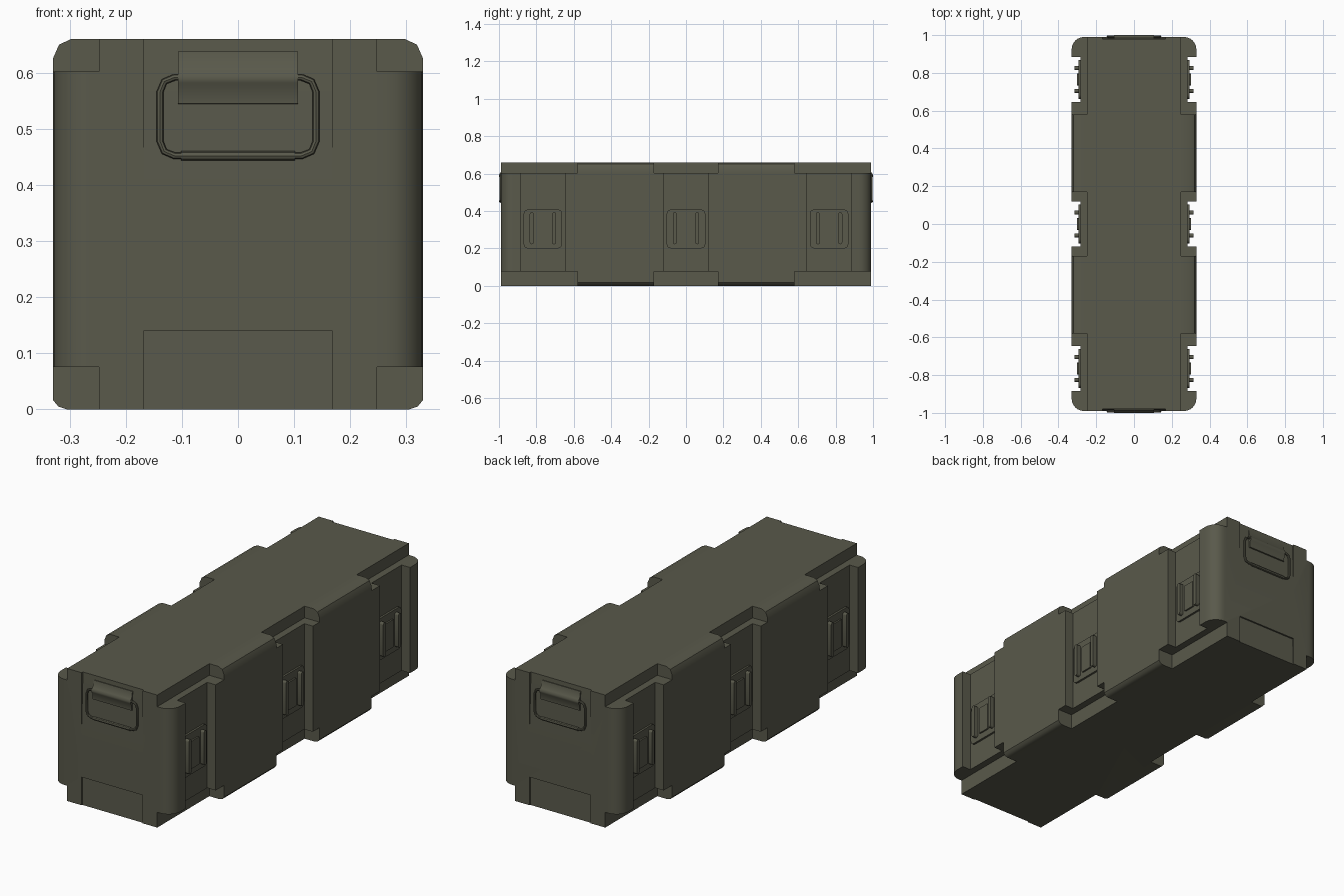
import bpy, bmesh, math
from mathutils import Vector

if "Cube" in bpy.data.objects:
    bpy.data.objects.remove(bpy.data.objects["Cube"])

olive = bpy.data.materials.new("olive drab")
olive.diffuse_color = (0.1, 0.1, 0.07, 1)
olive.use_nodes = True
olive.node_tree.nodes["Principled BSDF"].inputs["Base Color"].default_value = olive.diffuse_color


def finish(name, bm, smooth=None):
    bmesh.ops.recalc_face_normals(bm, faces=bm.faces)
    me = bpy.data.meshes.new(name)
    bm.to_mesh(me)
    bm.free()
    me.materials.append(olive)
    ob = bpy.data.objects.new(name, me)
    bpy.context.collection.objects.link(ob)
    if smooth:
        shade(ob, smooth)
    return ob


def shade(ob, angle):
    bpy.ops.object.select_all(action='DESELECT')
    ob.select_set(True)
    bpy.context.view_layer.objects.active = ob
    bpy.ops.object.shade_smooth_by_angle(angle=math.radians(angle))


def add_prism(bm, pts, axis, lo, hi):
    """Extrude a 2D outline along an axis; the outline uses the other two axes in order."""
    def co(p, t):
        c = list(p)
        c.insert(axis, t)
        return c
    a = [bm.verts.new(co(p, lo)) for p in pts]
    b = [bm.verts.new(co(p, hi)) for p in pts]
    bm.faces.new(a)
    bm.faces.new(b[::-1])
    for i in range(len(pts)):
        j = (i + 1) % len(pts)
        bm.faces.new((a[i], b[i], b[j], a[j]))


def add_box(bm, x, y, z):
    x, y = sorted(x), sorted(y)
    add_prism(bm, [(x[0], y[0]), (x[1], y[0]), (x[1], y[1]), (x[0], y[1])], 2, *z)


def rounded(w, h, r, n=6, c=(0, 0)):
    """Rounded rectangle outline with half sizes w and h."""
    pts = []
    for k, (sx, sy) in enumerate([(1, 1), (-1, 1), (-1, -1), (1, -1)]):
        for i in range(n + 1):
            a = math.pi / 2 * (k + i / n)
            pts.append((c[0] + sx * (w - r) + r * math.cos(a),
                        c[1] + sy * (h - r) + r * math.sin(a)))
    return pts


def boolean(ob, cutter, op):
    m = ob.modifiers.new("cut", 'BOOLEAN')
    m.object, m.operation, m.solver = cutter, op, 'EXACT'
    dg = bpy.context.evaluated_depsgraph_get()
    me = bpy.data.meshes.new_from_object(ob.evaluated_get(dg))
    ob.modifiers.clear()
    ob.data = me
    bpy.data.objects.remove(cutter)


# Case body: rounded plan combined with a softened long cross-section
bm = bmesh.new()
add_prism(bm, rounded(0.33, 0.99, 0.065), 2, 0, 0.66)
case = finish("case_body", bm)
half = [(0.305, 0), (0.32, 0.005), (0.33, 0.017), (0.33, 0.625), (0.319, 0.65), (0.298, 0.66)]
bm = bmesh.new()
add_prism(bm, half + [(-x, z) for x, z in reversed(half)], 1, -1.1, 1.1)
boolean(case, finish("section_helper", bm), 'INTERSECT')

# Stacking notches along the top and bottom edges
bm = bmesh.new()
for s in (-1, 1):
    for y in ((-1.1, -0.58), (-0.17, 0.17), (0.58, 1.1)):
        add_box(bm, (s * 0.248, s * 0.5), y, (0.602, 0.8))
        add_box(bm, (s * 0.248, s * 0.5), y, (-0.2, 0.076))
boolean(case, finish("notch_helper", bm), 'DIFFERENCE')

# Upright latch channels
bm = bmesh.new()
for s in (-1, 1):
    for y in (-0.765, 0, 0.765):
        add_box(bm, (s * 0.283, s * 0.5), (y - 0.118, y + 0.118), (0.05, 0.63))
boolean(case, finish("channel_helper", bm), 'DIFFERENCE')

# Shallow end panels, tapered under the handle and stepped near the base
bm = bmesh.new()
for s in (-1, 1):
    add_prism(bm, [(s * 1.1, 0.4), (s * 0.99, 0.4), (s * 0.978, 0.7), (s * 1.1, 0.7)], 0, -0.168, 0.168)
    add_prism(bm, [(s * 1.1, 0.14), (s * 0.982, 0.14), (s * 0.987, -0.1), (s * 1.1, -0.1)], 0, -0.168, 0.168)
boolean(case, finish("panel_helper", bm), 'DIFFERENCE')
shade(case, 35)

# Latches: back plate, centre tongue and two raised rails
for s, side in ((-1, "left"), (1, "right")):
    for y, place in ((-0.765, "front"), (0, "middle"), (0.765, "back")):
        def part(name, dy, w, z0, z1, x1, r):
            bm = bmesh.new()
            outline = rounded(w, (z1 - z0) / 2, r, 3, (y + dy, (z0 + z1) / 2))
            add_prism(bm, outline, 0, s * 0.28, s * x1)
            finish(f"{side}_{place}_{name}", bm, 35)
        part("latch_plate", 0, 0.103, 0.2, 0.408, 0.293, 0.022)
        part("latch_tongue", 0, 0.031, 0.232, 0.37, 0.301, 0.003)
        for d, rail in ((-0.06, "a"), (0.06, "b")):
            part("latch_rail_" + rail, d, 0.0105, 0.222, 0.392, 0.314, 0.009)


def tube(name, pts, r, cyclic):
    """Round rod along a path."""
    cu = bpy.data.curves.new(name, 'CURVE')
    cu.dimensions = '3D'
    cu.bevel_depth, cu.bevel_resolution, cu.use_fill_caps = r, 2, True
    sp = cu.splines.new('POLY')
    sp.points.add(len(pts) - 1)
    for p, c in zip(sp.points, pts):
        p.co = (*c, 1)
    sp.use_cyclic_u = cyclic
    ob = bpy.data.objects.new(name + "_path", cu)
    bpy.context.collection.objects.link(ob)
    me = bpy.data.meshes.new_from_object(ob.evaluated_get(bpy.context.evaluated_depsgraph_get()))
    bpy.data.objects.remove(ob)
    me.materials.clear()
    me.materials.append(olive)
    out = bpy.data.objects.new(name, me)
    bpy.context.collection.objects.link(out)
    shade(out, 40)


# End handles: swinging ring, grip sleeve and hinge cover
for s, end in ((-1, "front"), (1, "back")):
    ring = [(x, s * 0.992, z) for x, z in rounded(0.139, 0.07, 0.026, 2, (0, 0.522))]
    tube(end + "_handle_ring", ring, 0.006, True)
    tube(end + "_handle_grip", [(-0.102, s * 0.992, 0.452), (0.102, s * 0.992, 0.452)], 0.0085, False)
    bm = bmesh.new()
    cover = [(0.97, 0.638), (0.984, 0.638), (0.988, 0.61), (0.995, 0.602), (1.0, 0.592),
             (0.9985, 0.582), (0.993, 0.574), (0.991, 0.545), (0.97, 0.543)]
    add_prism(bm, [(s * y, z) for y, z in cover], 0, -0.107, 0.107)
    finish(end + "_hinge_cover", bm, 40)
